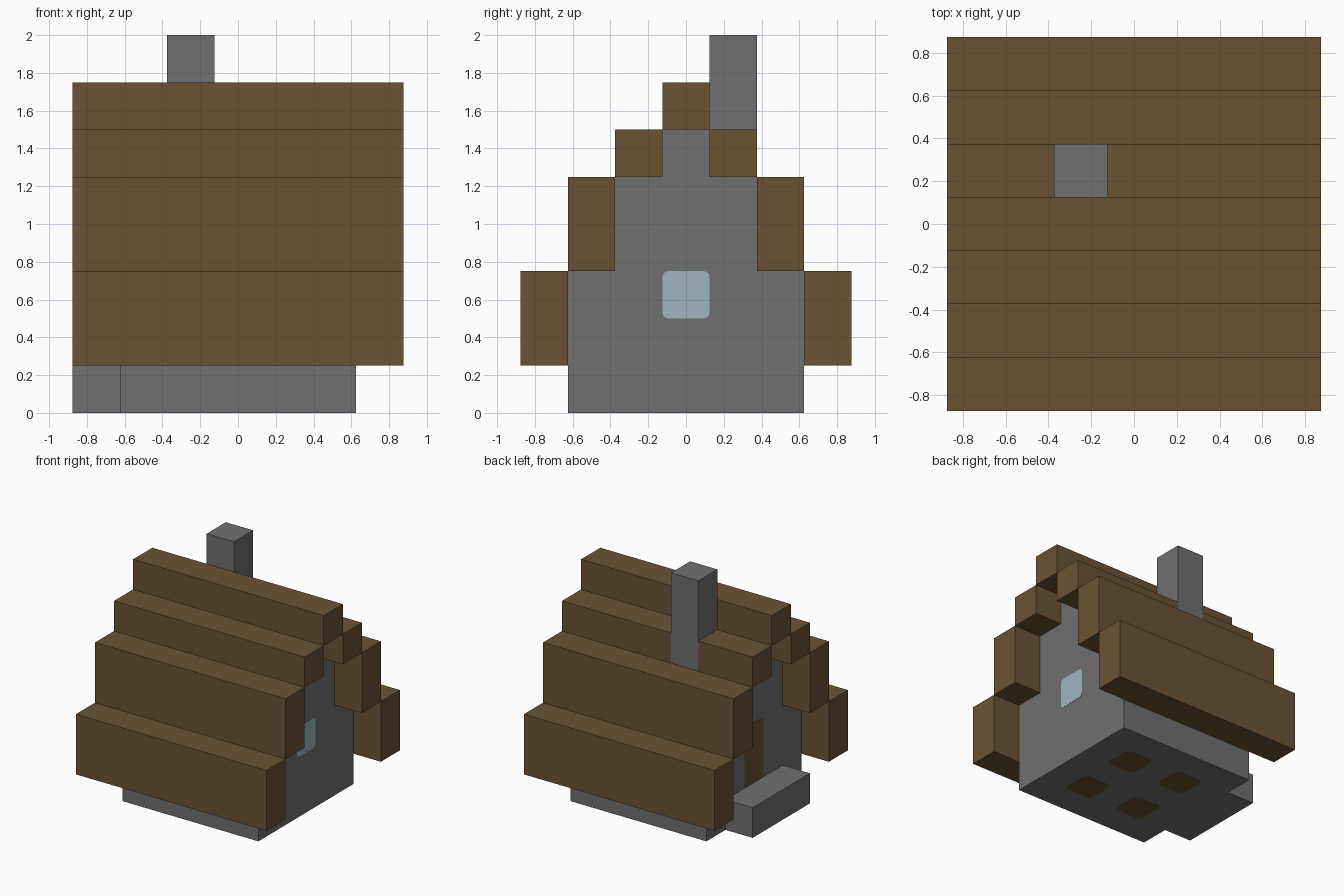
import bpy
import bmesh
from mathutils import Matrix, Vector

default = bpy.data.objects.get("Cube")
if default:
    bpy.data.objects.remove(default, do_unlink=True)

U = 0.25  # block size
H = U / 2


def make_material(name, rgb):
    mat = bpy.data.materials.new(name)
    mat.use_nodes = True
    color = (*rgb, 1)
    mat.diffuse_color = color
    mat.node_tree.nodes["Principled BSDF"].inputs["Base Color"].default_value = color
    return mat


STONE = make_material("grey stone", (0.16, 0.16, 0.16))
WOOD = make_material("brown wood", (0.148, 0.086, 0.034))
GLASS = make_material("pale blue glass", (0.34, 0.47, 0.51))


def finish(name, bm, mat):
    bmesh.ops.recalc_face_normals(bm, faces=bm.faces)
    mesh = bpy.data.meshes.new(name)
    bm.to_mesh(mesh)
    bm.free()
    mesh.materials.append(mat)
    obj = bpy.data.objects.new(name, mesh)
    bpy.context.collection.objects.link(obj)
    return obj


def box(name, x, y, z, mat):
    """Box from (min, max) ranges."""
    bm = bmesh.new()
    size = Vector((x[1] - x[0], y[1] - y[0], z[1] - z[0]))
    mid = Vector((sum(x), sum(y), sum(z))) / 2
    bmesh.ops.create_cube(bm, size=1, matrix=Matrix.Translation(mid) @ Matrix.Diagonal(size).to_4x4())
    return finish(name, bm, mat)


def prism(name, profile, x, mat):
    """Extrude a (y, z) outline along x."""
    bm = bmesh.new()
    face = bm.faces.new([bm.verts.new((x[0], y, z)) for y, z in profile])
    ext = bmesh.ops.extrude_face_region(bm, geom=[face])
    moved = [v for v in ext["geom"] if isinstance(v, bmesh.types.BMVert)]
    bmesh.ops.translate(bm, verts=moved, vec=(x[1] - x[0], 0, 0))
    return finish(name, bm, mat)


def plate(name, center, size, axis, mat):
    """Thin painted panel with rounded corners, facing along the given axis."""
    bm = bmesh.new()
    thick = 0.003
    dims = Vector(size)
    dims[axis] = thick
    bmesh.ops.create_cube(bm, size=1, matrix=Matrix.Translation(center) @ Matrix.Diagonal(dims).to_4x4())
    edges = [e for e in bm.edges
             if abs((e.verts[0].co - e.verts[1].co)[axis]) > thick / 2]
    bmesh.ops.bevel(bm, geom=edges, offset=0.03, segments=3, profile=0.5, affect='EDGES')
    return finish(name, bm, mat)


# Stone house body with stepped gables
half = [(5 * H, 0), (5 * H, 3 * U), (3 * H, 3 * U), (3 * H, 5 * U), (H, 5 * U), (H, 6 * U)]
prism("house_walls", half + [(-y, z) for y, z in reversed(half)], (-5 * H, 5 * H), STONE)

# Doorstep
box("doorstep", (-7 * H, -5 * H), (-3 * H, 3 * H), (0, U), STONE)

# Stepped roof beams, leaving room for the chimney on the back upper tier
FULL = (-7 * H, 7 * H)
box("roof_ridge", FULL, (-H, H), (6 * U, 7 * U), WOOD)
for tier, inner, bottom, top in (("lower", 5, 1, 3), ("middle", 3, 3, 5), ("upper", 1, 5, 6)):
    near, far = inner * H, (inner + 2) * H
    z = (bottom * U, top * U)
    box(f"roof_{tier}_front", FULL, (-far, -near), z, WOOD)
    if tier == "upper":
        box("roof_upper_back_right", (-7 * H, -3 * H), (near, far), z, WOOD)
        box("roof_upper_back_left", (-H, 7 * H), (near, far), z, WOOD)
    else:
        box(f"roof_{tier}_back", FULL, (near, far), z, WOOD)

# Chimney
box("chimney", (-3 * H, -H), (H, 3 * H), (5 * U, 8 * U), STONE)

# Window, door and floor posts
plate("window", (5 * H, 0, 5 * H), (0, U, U), 0, GLASS)
plate("door", (-5 * H, 0, 2 * U), (0, U, 2 * U), 0, WOOD)
for sx, side in ((-1, "right"), (1, "left")):
    for sy, end in ((-1, "front"), (1, "back")):
        plate(f"floor_post_{end}_{side}", (sx * U, sy * U, 0), (U, U, 0), 2, WOOD)
